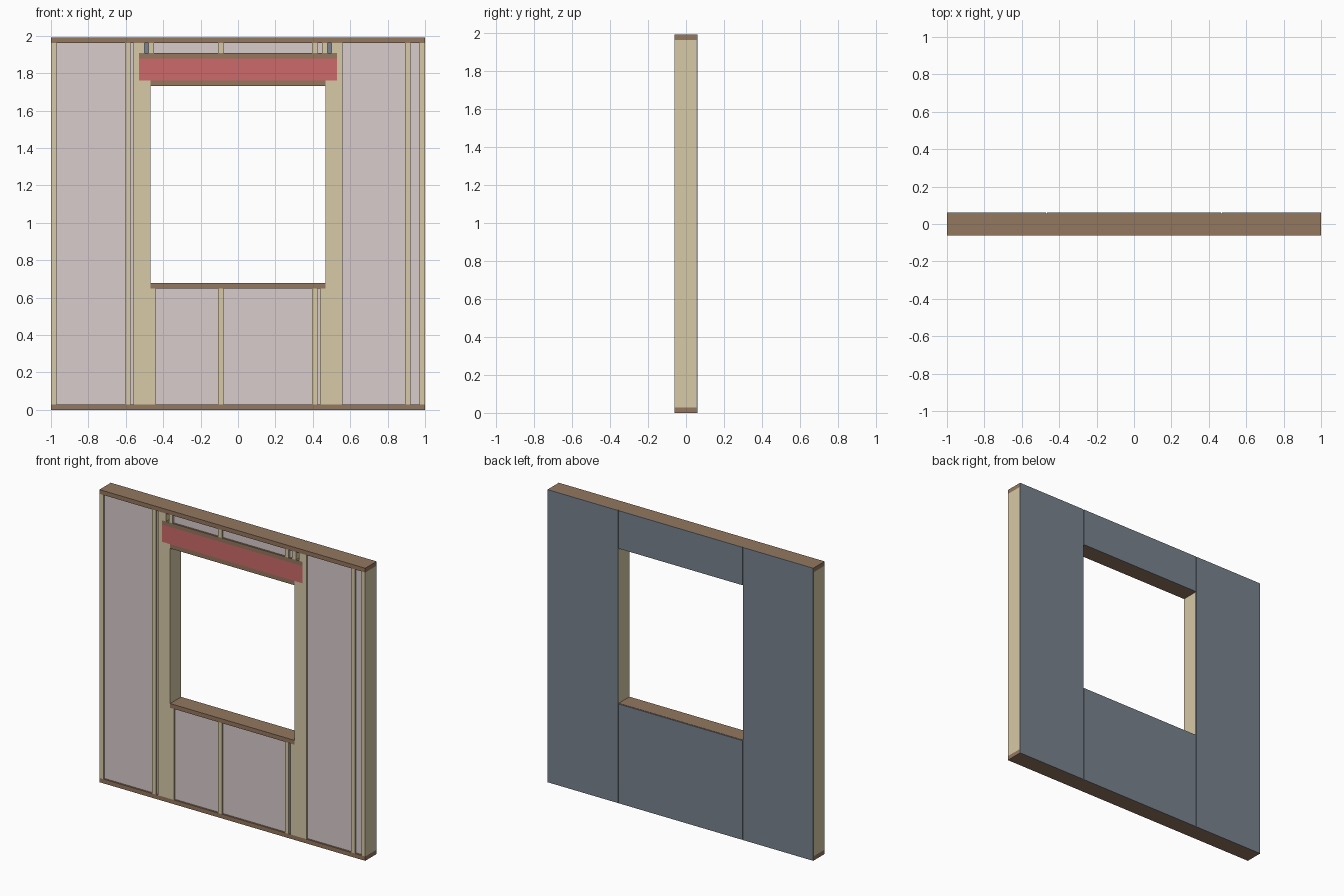
import bpy, bmesh

if "Cube" in bpy.data.objects:
    bpy.data.objects.remove(bpy.data.objects["Cube"])

def material(name, rgb):
    m = bpy.data.materials.new(name)
    m.diffuse_color = [(c / 255) ** 2.2 for c in rgb] + [1]
    m.use_nodes = True
    m.node_tree.nodes["Principled BSDF"].inputs["Base Color"].default_value = m.diffuse_color
    return m

TAN = material("stud_wood", (214, 200, 165))
BROWN = material("plate_wood", (146, 118, 95))
RED = material("header_red", (203, 105, 105))
PINK = material("insulation_pink", (217, 203, 203))
BLUE = material("sheathing_grey", (120, 130, 141))

FRONT, BACK, SKIN = -0.061, 0.055, 0.061   # frame front, frame back, sheathing back
T = 0.029                                  # timber thickness
TOP, HALF, OPEN = 1.99, 1.0, 0.468         # wall height, half width, half opening
SILL, LINTEL, HEAD = 0.677, 1.732, 1.907   # opening bottom, opening top, header top
LOW, HIGH = T, TOP - T

def box(name, x0, x1, z0, z1, mat, y0=FRONT, y1=BACK):
    bm = bmesh.new()
    bmesh.ops.create_cube(bm, size=1)
    for v in bm.verts:
        v.co = ((x0, x1)[v.co.x > 0], (y0, y1)[v.co.y > 0], (z0, z1)[v.co.z > 0])
    me = bpy.data.meshes.new(name)
    bm.to_mesh(me)
    bm.free()
    me.materials.append(mat)
    ob = bpy.data.objects.new(name, me)
    bpy.context.collection.objects.link(ob)
    return ob

def stud(name, x, z0, z1):
    box(name, x, x + T, z0, z1, TAN)

def batts(name, edges, z0, z1):
    for a, b in edges:
        box(name, a, b, z0, z1, PINK, FRONT + 0.012, BACK)

# horizontal plates
box("bottom_plate", -HALF, HALF, 0, LOW, BROWN)
box("top_plate", -HALF, HALF, HIGH, TOP, BROWN)
box("window_sill", -OPEN, OPEN, SILL - T, SILL, BROWN)
box("lintel_plate", -OPEN, OPEN, LINTEL, LINTEL + T, BROWN)

# header beam with its cap
KING = OPEN + 2 * T + 0.003
box("header_beam", -KING, KING, LINTEL + T, HEAD - T, RED)
box("header_cap", -KING, KING, HEAD - T, HEAD, BROWN)

# full-height studs
for x in (-HALF, -0.605, 0.893, HALF - T):
    stud("wall_stud", x, LOW, HIGH)

# studs either side of the opening
for s in (-1, 1):
    def side(name, inner, width, z0, z1):
        a, b = sorted((s * inner, s * (inner + width)))
        box(name, a, b, z0, z1, TAN)
    side("king_stud", KING, T, LOW, HIGH)
    side("outer_jack_stud", OPEN + T, KING - OPEN - T, LOW, LINTEL + T)
    side("inner_jack_stud", OPEN, T, LOW, LINTEL + T)
    side("sill_end_cripple", OPEN - T, T, LOW, SILL - T)
    side("head_outer_cripple", KING - T, T, HEAD, HIGH)
    side("head_inner_cripple", 0.449, T, HEAD, HIGH)

# short studs below the sill and above the header
for x in (-0.107, 0.395):
    stud("sill_cripple", x, LOW, SILL - T)
    stud("head_cripple", x, HEAD, HIGH)

# insulation filling the bays
E = KING + T
batts("side_insulation", [(-HALF + T, -0.605), (-0.605 + T, -E), (E, 0.893),
                          (0.893 + T, HALF - T)], LOW, HIGH)
for z0, z1, e in ((LOW, SILL - T, OPEN - T), (HEAD, HIGH, 0.449)):
    batts("centre_insulation", [(-e, -0.107), (-0.107 + T, 0.395), (0.395 + T, e)], z0, z1)

# back sheathing panels with narrow joints
G = 0.002
for x0, x1, z0, z1 in ((-HALF, -OPEN - G, 0, TOP), (OPEN + G, HALF, 0, TOP),
                       (-OPEN + G, OPEN - G, 0, SILL - G),
                       (-OPEN + G, OPEN - G, LINTEL, TOP)):
    box("sheathing_panel", x0, x1, z0, z1, BLUE, BACK, SKIN)
